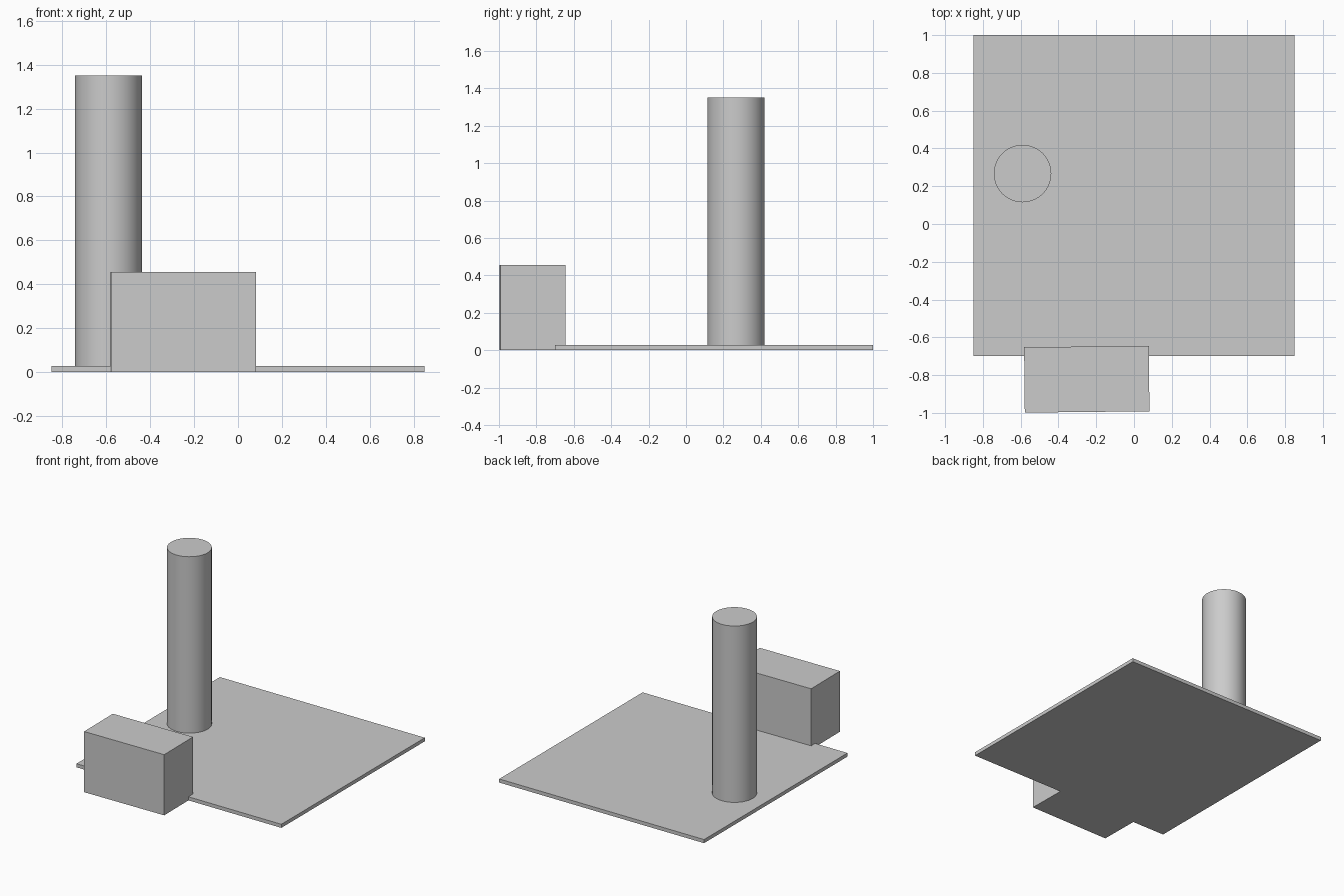
import bpy
import math

cube = bpy.data.objects.get("Cube")
if cube:
    bpy.data.objects.remove(cube, do_unlink=True)

# Single plain grey material
grey = bpy.data.materials.new("light_grey")
grey.use_nodes = True
colour = (0.6, 0.6, 0.6, 1.0)
grey.diffuse_color = colour
grey.node_tree.nodes["Principled BSDF"].inputs["Base Color"].default_value = colour


def finish(name):
    obj = bpy.context.object
    obj.name = name
    obj.data.materials.append(grey)
    return obj


def box(name, centre, size, turn=0.0):
    """Box standing on z = 0, turned about its vertical axis."""
    x, y = centre
    bpy.ops.mesh.primitive_cube_add(size=1, location=(x, y, size[2] / 2),
                                    rotation=(0, 0, math.radians(turn)))
    bpy.context.object.scale = size
    return finish(name)


# Thin floor slab
SLAB_TOP = 0.027
box("floor_slab", (0, 0.15), (1.7, 1.7, SLAB_TOP))

# Low block overlapping the front edge, very slightly turned
box("front_block", (-0.25, -0.822), (0.66, 0.346, 0.455), turn=0.6)

# Tall round column standing on the slab
COLUMN_TOP = 1.35
bpy.ops.mesh.primitive_cylinder_add(
    vertices=64, radius=0.152, depth=COLUMN_TOP - SLAB_TOP,
    location=(-0.59, 0.267, (COLUMN_TOP + SLAB_TOP) / 2))
finish("column")
bpy.ops.object.shade_smooth_by_angle(angle=math.radians(30))
